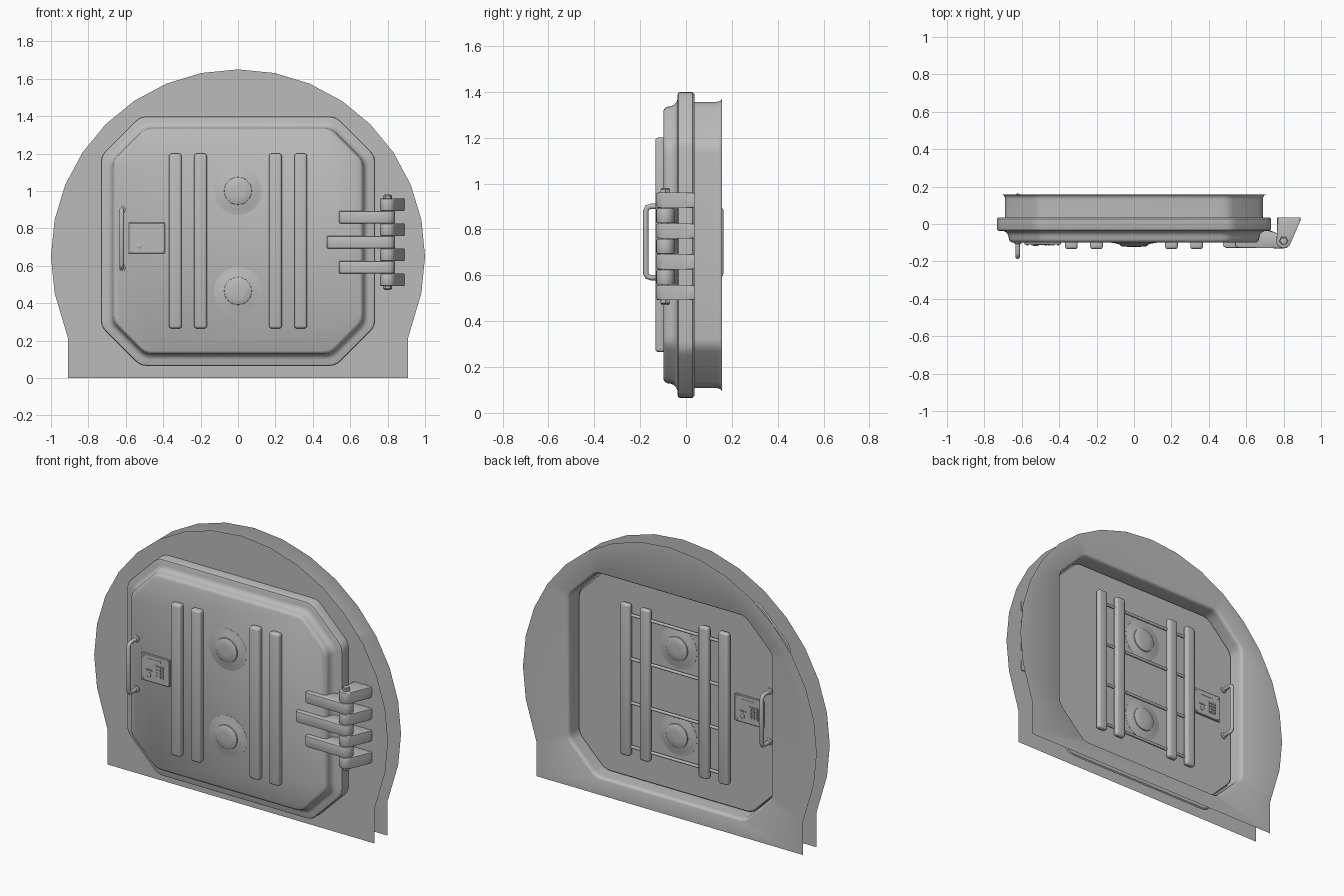
import bpy, bmesh, math
from mathutils import Vector, Matrix

if "Cube" in bpy.data.objects:
    bpy.data.objects.remove(bpy.data.objects["Cube"], do_unlink=True)

steel = bpy.data.materials.new("grey steel")
steel.use_nodes = True
GREY = (0.5, 0.5, 0.5, 1)
steel.diffuse_color = GREY
steel.node_tree.nodes["Principled BSDF"].inputs["Base Color"].default_value = GREY

MID_Z = 0.732          # door centre height
FRONT, BACK = -0.098, 0.075   # faces of the door panel
WALL_FRONT, WALL_BACK = 0.03, 0.157


def finish(name, bm, angle=35):
    bmesh.ops.recalc_face_normals(bm, faces=bm.faces)
    me = bpy.data.meshes.new(name)
    bm.to_mesh(me)
    bm.free()
    me.materials.append(steel)
    me.shade_smooth()
    me.set_sharp_from_angle(angle=math.radians(angle))
    ob = bpy.data.objects.new(name, me)
    bpy.context.collection.objects.link(ob)
    return ob


def loft(bm, rings, caps=True):
    loops = [[bm.verts.new(p) for p in ring] for ring in rings]
    for a, b in zip(loops, loops[1:]):
        for i in range(len(a)):
            j = (i + 1) % len(a)
            bm.faces.new((a[i], a[j], b[j], b[i]))
    if caps:
        bm.faces.new(loops[0])
        bm.faces.new(loops[-1])
    return loops


def octagon(inset, y):
    """Door outline with softened corners, moved inwards by inset."""
    w, h, c = 0.733 - inset, 0.667 - inset, 0.21 - 0.586 * inset
    corners = []
    for sx, sz in ((1, 1), (-1, 1), (-1, -1), (1, -1)):
        pair = [Vector((sx * w, y, MID_Z + sz * (h - c))),
                Vector((sx * (w - c), y, MID_Z + sz * h))]
        corners += pair if sx == sz else pair[::-1]
    pts = []
    for i, p in enumerate(corners):
        a = p + (corners[i - 1] - p).normalized() * 0.035
        b = p + (corners[(i + 1) % 8] - p).normalized() * 0.035
        for t in (0, 0.33, 0.67, 1):
            pts.append(a * (1 - t) ** 2 + p * 2 * t * (1 - t) + b * t * t)
    return pts


def box(name, lo, hi, bevel=0.0, segments=3):
    bm = bmesh.new()
    lo, hi = Vector(lo), Vector(hi)
    bmesh.ops.create_cube(bm, size=1)
    for v in bm.verts:
        v.co = Vector(((lo[i] + hi[i]) / 2 + v.co[i] * (hi[i] - lo[i]) for i in range(3)))
    if bevel:
        bmesh.ops.bevel(bm, geom=bm.edges[:], offset=bevel, segments=segments,
                        profile=0.5, affect='EDGES')
    return finish(name, bm)


def turned(name, profile, centre, axis='Y', sides=32):
    """Solid of revolution from (radius, height) pairs along an axis."""
    bm = bmesh.new()
    rings = []
    for r, t in profile:
        ring = []
        for i in range(sides):
            a = math.tau * i / sides
            u, v = r * math.cos(a), r * math.sin(a)
            local = {'X': (t, u, v), 'Y': (u, t, v), 'Z': (u, v, t)}[axis]
            ring.append(Vector(centre) + Vector(local))
        rings.append(ring)
    loft(bm, rings)
    return finish(name, bm)


def extruded(name, outline, z0, z1, bevel=0.006):
    """Plan outline in x, y raised between two heights."""
    bm = bmesh.new()
    loft(bm, [[(x, y, z) for x, y in outline] for z in (z0, z1)])
    rims = [e for e in bm.edges if abs(e.verts[0].co.z - e.verts[1].co.z) < 1e-5]
    bmesh.ops.bevel(bm, geom=rims, offset=bevel, segments=2, profile=0.5, affect='EDGES')
    return finish(name, bm)


# Wall: two thin sheets joined by the door tunnel
bm = bmesh.new()
arc = [(math.sin(a), 0.65 + math.cos(a))
       for a in (math.tau * k / 32 for k in range(-9, 10))]
outline = [(-0.908, 0), (-0.908, 0.21)] + arc + [(0.908, 0.21), (0.908, 0)]
for y, inset in ((WALL_FRONT, 0.043), (WALL_BACK, 0.028)):
    edges = []
    for pts in ([(x, y, z) for x, z in outline], octagon(inset, y)):
        vs = [bm.verts.new(p) for p in pts]
        edges += [bm.edges.new((vs[i - 1], vs[i])) for i in range(len(vs))]
    bmesh.ops.triangle_fill(bm, use_beauty=True, use_dissolve=False, edges=edges)
loft(bm, [octagon(d, y) for d, y in ((0.028, WALL_BACK), (0.036, 0.153), (0.042, 0.143),
                                     (0.043, 0.13), (0.043, WALL_FRONT))], caps=False)
bmesh.ops.remove_doubles(bm, verts=bm.verts, dist=1e-5)
finish("wall_frame", bm)

# Door: rounded flange with a raised front panel
bm = bmesh.new()
door_profile = ((0.058, BACK), (0.052, 0.068), (0.052, 0.036), (0.008, 0.036), (0, 0.028),
                (0, -0.027), (0.003, -0.033), (0.01, -0.036), (0.032, -0.037),
                (0.046, -0.042), (0.057, -0.053), (0.062, -0.066), (0.064, -0.08),
                (0.069, -0.091), (0.08, FRONT))
loft(bm, [octagon(d, y) for d, y in door_profile])
finish("door", bm)


def handle(name, base, s):
    path = [(base - s * 0.01, 0.59), (base + s * 0.055, 0.59), (base + s * 0.07, 0.594),
            (base + s * 0.077, 0.608)]
    path += [(y, 1.49 - z) for y, z in reversed(path)]
    bm = bmesh.new()
    rings = []
    for i, (y, z) in enumerate(path):
        a, b = path[max(i - 1, 0)], path[min(i + 1, len(path) - 1)]
        tangent = Vector((0, b[0] - a[0], b[1] - a[1])).normalized()
        side = Vector((1, 0, 0))
        up = tangent.cross(side)
        rings.append([Vector((-0.622, y, z)) + 0.012 * (side * math.cos(t) + up * math.sin(t))
                      for t in (math.tau * k / 12 for k in range(12))])
    loft(bm, rings)
    finish(name, bm, 60)
    for z in (0.59, 0.90):
        turned(name + "_foot", [(0.02, 0), (0.02, s * 0.006), (0.014, s * 0.01)],
               (-0.622, base, z), sides=16)


def keypad(side, base, s):
    """Panel with screws, a dial, a slot and a grid of buttons."""
    cx, cz = -0.488, 0.748

    def plate(part, x, z, w, h, d0, d1, bevel=0.0):
        # mirrored about its own centre on the back
        px = cx - s * x
        y0, y1 = sorted((base + s * d0, base + s * d1))
        box(side + part, (px - w / 2, y0, cz + z - h / 2),
            (px + w / 2, y1, cz + z + h / 2), bevel, 1)

    plate("_keypad", 0, 0, 0.195, 0.165, -0.005, 0.012, 0.003)
    plate("_keypad_pad", 0.035, -0.01, 0.062, 0.08, 0.01, 0.014)
    for row in range(4):
        for col in range(3):
            plate("_button", 0.017 + col * 0.018, -0.037 + row * 0.018, 0.013, 0.013, 0.012, 0.018)
    for i in range(3):
        plate("_switch", -0.055 + i * 0.015, -0.012, 0.01, 0.01, 0.01, 0.016)
    plate("_display", -0.005, 0.055, 0.09, 0.01, 0.01, 0.014)
    turned(side + "_dial", [(0.013, 0), (0.013, s * 0.018), (0.01, s * 0.02)],
           (cx + s * 0.04, base, cz - 0.042), sides=16)
    for dx in (-0.083, 0.083):
        for dz in (-0.068, 0.068):
            turned(side + "_screw", [(0.007, 0), (0.007, s * 0.014), (0.004, s * 0.016)],
                   (cx + dx, base, cz + dz), sides=10)


# Fittings repeated on both faces of the door
for side, base, s, lift in (("front", FRONT, -1, -0.01), ("back", BACK, 1, 0.012)):
    for x in (-0.335, -0.2, 0.2, 0.335):
        y0, y1 = sorted((base + s * lift, base + s * (max(lift, 0) + 0.036)))
        box(side + "_rib", (x - 0.034, y0, 0.265), (x + 0.034, y1, 1.2), 0.014)
    for z in (0.465, 1.0):
        turned(side + "_boss", [(0.128, -s * 0.004), (0.128, s * 0.001), (0.1, s * 0.005),
                                (0.076, s * 0.012), (0.074, s * 0.012), (0.073, s * 0.018),
                                (0.066, s * 0.022), (0.03, s * 0.024)],
               (0, base, z))
    keypad(side, base, s)
    handle(side + "_handle", base, s)

# Cross rods behind the rear ribs
for z in (0.32, 0.59, 0.86, 1.13):
    turned("cross_rod", [(0.009, -0.335), (0.009, 0.335)], (0, BACK + 0.022, z), 'X', 12)

# Hinge: knuckles on the door interleaved with knuckles on the wall
PIN = (0.8, -0.09)
knuckle = [(PIN[0] + 0.04 * math.cos(a), PIN[1] + 0.04 * math.sin(a))
           for a in (math.radians(-90 + 20 * k) for k in range(10))]
for i, start in enumerate((0.54, 0.475, 0.54)):
    z = 0.592 + i * 0.134
    arm = [(start, -0.085), (start, -0.112), (start + 0.006, -0.122), (start + 0.02, -0.128)]
    extruded("door_hinge_arm", arm + knuckle + [(0.76, -0.054), (0.72, -0.03), (0.62, -0.03)],
             z - 0.033, z + 0.033)
for i in range(4):
    z = 0.525 + i * 0.134
    curve = [(PIN[0] + 0.04 * math.cos(a), PIN[1] + 0.04 * math.sin(a))
             for a in (math.radians(-180 + 20 * k) for k in range(9))]
    extruded("wall_hinge_arm", curve + [(0.882, 0), (0.89, 0.02), (0.89, 0.036), (0.765, 0.036),
                                        (0.765, -0.05)], z - 0.033, z + 0.033)
turned("hinge_pin", [(0.016, -0.255), (0.016, 0.255)], (*PIN, 0.726), 'Z', 16)
for s in (-1, 1):
    turned("hinge_nut", [(0.024, s * 0.23), (0.024, s * 0.248), (0.019, s * 0.252)],
           (*PIN, 0.726), 'Z', 6)
